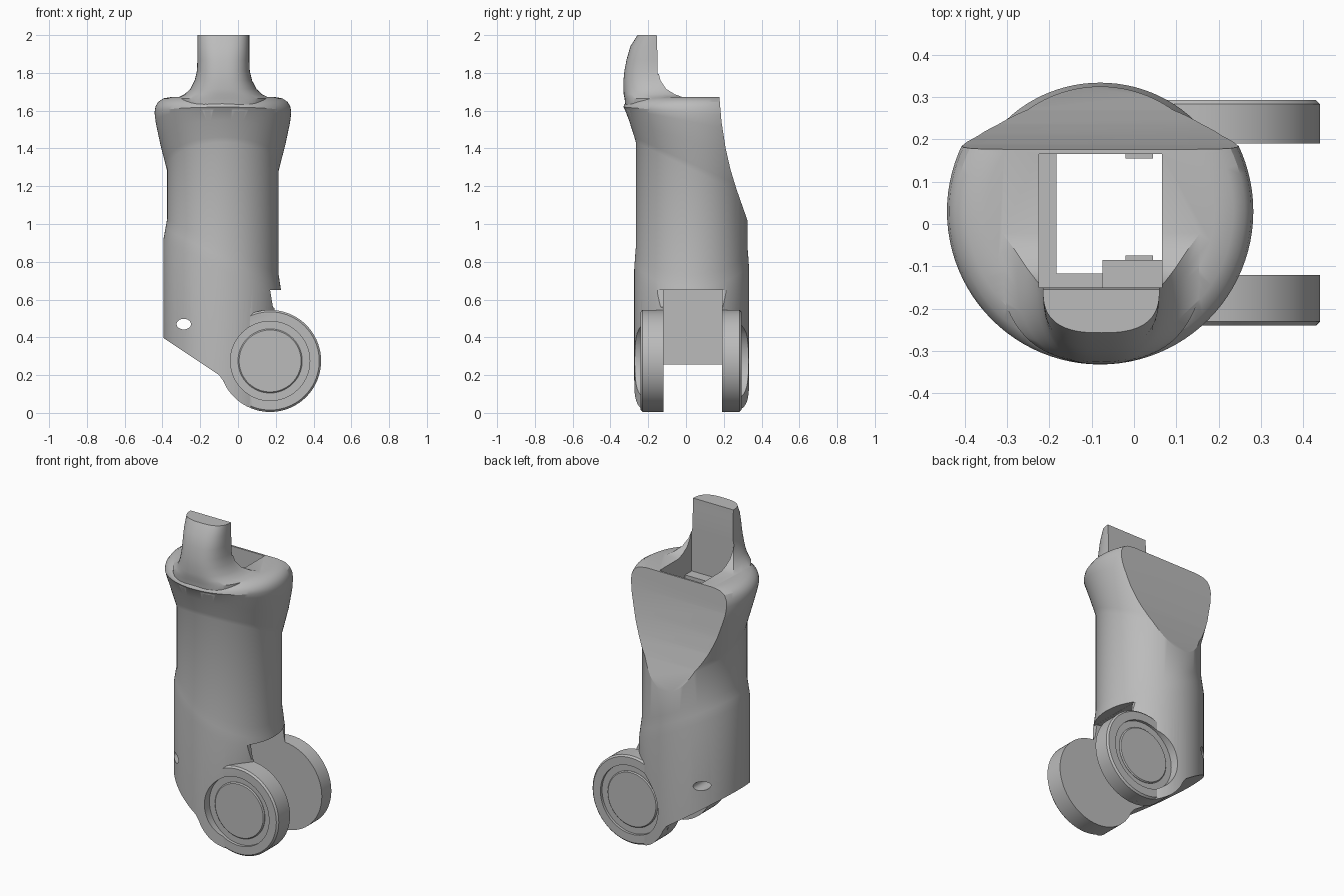
import bpy, bmesh
from math import sin, cos, pi, radians

if "Cube" in bpy.data.objects:
    bpy.data.objects.remove(bpy.data.objects["Cube"], do_unlink=True)

grey = bpy.data.materials.new("plain grey")
grey.use_nodes = True
grey.diffuse_color = (0.5, 0.5, 0.5, 1)
grey.node_tree.nodes["Principled BSDF"].inputs["Base Color"].default_value = (0.5, 0.5, 0.5, 1)


def finish(name, bm):
    bmesh.ops.recalc_face_normals(bm, faces=bm.faces)
    mesh = bpy.data.meshes.new(name)
    bm.to_mesh(mesh)
    bm.free()
    obj = bpy.data.objects.new(name, mesh)
    bpy.context.collection.objects.link(obj)
    mesh.materials.append(grey)
    return obj


def loft(name, rings):
    """Skin a stack of closed rings and cap both ends."""
    bm = bmesh.new()
    rows = [[bm.verts.new(p) for p in ring] for ring in rings]
    n = len(rows[0])
    for a, b in zip(rows, rows[1:]):
        for i in range(n):
            j = (i + 1) % n
            bm.faces.new((a[i], a[j], b[j], b[i]))
    bm.faces.new(rows[0])
    bm.faces.new(rows[-1])
    return finish(name, bm)


def prism_y(name, pts, y0, y1):
    return loft(name, [[(x, y, z) for x, z in pts] for y in (y0, y1)])


def prism_x(name, pts, x0, x1):
    return loft(name, [[(x, y, z) for y, z in pts] for x in (x0, x1)])


def box(name, x0, x1, y0, y1, z0, z1):
    return prism_y(name, [(x0, z0), (x1, z0), (x1, z1), (x0, z1)], y0, y1)


def arc(cx, cz, r, a0, a1, n):
    return [(cx + r * cos(radians(a0 + (a1 - a0) * i / n)),
             cz + r * sin(radians(a0 + (a1 - a0) * i / n))) for i in range(n + 1)]


def disc(name, cx, cz, r, y0, y1, bevel=0.0):
    """Disc along y with chamfered rims."""
    steps = [(y0, r - bevel), (y0 + bevel, r), (y1 - bevel, r), (y1, r - bevel)] if bevel else [(y0, r), (y1, r)]
    return loft(name, [[(x, y, z) for x, z in arc(cx, cz, q, 0, 360, 72)[:-1]] for y, q in steps])


def boolean(obj, other, op):
    mod = obj.modifiers.new(op, 'BOOLEAN')
    mod.operation, mod.object, mod.solver = op, other, 'EXACT'
    bpy.context.view_layer.objects.active = obj
    bpy.ops.object.modifier_apply(modifier=mod.name)
    bpy.data.objects.remove(other, do_unlink=True)


def smooth(obj, angle=28):
    bpy.ops.object.select_all(action='DESELECT')
    obj.select_set(True)
    bpy.context.view_layer.objects.active = obj
    bpy.ops.object.shade_smooth_by_angle(angle=radians(angle))


# Sleeve: rings of radius x, radius y, height, tilt along x, tilt along y
CX, CY = -0.08, 0.03
PIVOT = (0.17, 0.275)


def tilted_ring(rx, ry, z, tx, ty, n=96):
    out = []
    for i in range(n):
        x, y = rx * cos(2 * pi * i / n), ry * sin(2 * pi * i / n)
        out.append((CX + x, CY + y, z + tx * x + ty * y))
    return out


body = loft("leg_body", [tilted_ring(*r) for r in (
    (.315, .304, -.2, 0, 0), (.315, .304, .76, -.5, 0), (.305, .3, .82, -.5, 0),
    (.295, .295, .88, -.5, 0), (.295, .295, 1.29, 0, -.48), (.303, .303, 1.32, 0, -.46),
    (.332, .332, 1.43, 0, -.36), (.356, .356, 1.54, 0, -.2), (.362, .362, 1.59, 0, -.08),
    (.357, .357, 1.622, 0, -.03), (.342, .342, 1.647, 0, 0), (.315, .315, 1.665, 0, 0),
    (.27, .27, 1.673, 0, 0))])

# Tongue: half width, front y, back y, height, widening into the rim
def tongue_ring(hw, front, back, z, n=40):
    pts = []
    for i in range(n + 1):
        t = pi * i / n
        c, s = cos(t), max(sin(t), 0)
        pts.append((-.0775 + hw * (abs(c) ** .75) * (1 if c > 0 else -1),
                    back - (back - front) * s ** .75, z))
    return pts


tongue = loft("tongue", [tongue_ring(*r) for r in (
    (.25, -.32, 0, 1.6), (.25, -.325, 0, 1.665), (.205, -.33, -.06, 1.687),
    (.175, -.331, -.105, 1.715), (.152, -.331, -.135, 1.76), (.14, -.326, -.148, 1.81),
    (.1375, -.315, -.15, 1.87), (.1375, -.295, -.153, 1.94), (.1375, -.257, -.155, 2))])
boolean(body, tongue, 'UNION')

# Trim the lower end to the elbow outline
outline = ([(-.7, 2.3), (-.7, .6), (-.1, .2), (-.075, .165)]
           + arc(*PIVOT, .27, 208, 440, 60)
           + [(.185, .56), (.17, .651), (.7, .651), (.7, 2.3)])
boolean(body, prism_y("outline_cutter", outline, -1, 1), 'INTERSECT')

# Pivot lugs
boolean(body, disc("lugs", *PIVOT, .27, -.24, .293, .01), 'UNION')

# Curved facet sliced off the back of the rim
facet = [(.175, 1.72), (.176, 1.68), (.188, 1.54), (.21, 1.4), (.235, 1.29),
         (.267, 1.185), (.325, 1.02), (.36, .93), (.8, .93), (.8, 1.72)]
boolean(body, prism_x("facet_cutter", facet, -1, 1), 'DIFFERENCE')

# Hollow shaft, wider mouth, and the slot between the lugs
for i, dims in enumerate(((-.183, .066, -.117, .165, -.3, 1.5),
                          (-.225, .066, -.15, .165, 1.4, 1.9),
                          (-.184, .7, -.12, .19, -.3, .65))):
    boolean(body, box("hollow_cutter_%d" % i, *dims), 'DIFFERENCE')

# Round recesses on both lugs and the cross hole
boolean(body, disc("front_recess", *PIVOT, .21, -.6, -.222), 'DIFFERENCE')
boolean(body, disc("back_recess", *PIVOT, .21, .277, .6), 'DIFFERENCE')
hole = [(-.287 + .038 * cos(a * pi / 16), .47 + .028 * sin(a * pi / 16)) for a in range(32)]
boolean(body, prism_y("cross_hole", hole, -.6, .6), 'DIFFERENCE')
smooth(body)

# Pivot caps
smooth(disc("front_pivot_cap", *PIVOT, .17, -.231, -.2, .006))
smooth(disc("back_pivot_cap", *PIVOT, .17, .25, .285, .006))

# Ledge and small catches inside the shaft
box("inner_ledge", -.075, .07, -.155, -.085, 1.15, 1.55)
box("front_catch", -.02, .045, -.09, -.075, 1.3, 1.4)
box("back_catch", -.02, .045, .155, .17, 1.3, 1.4)
